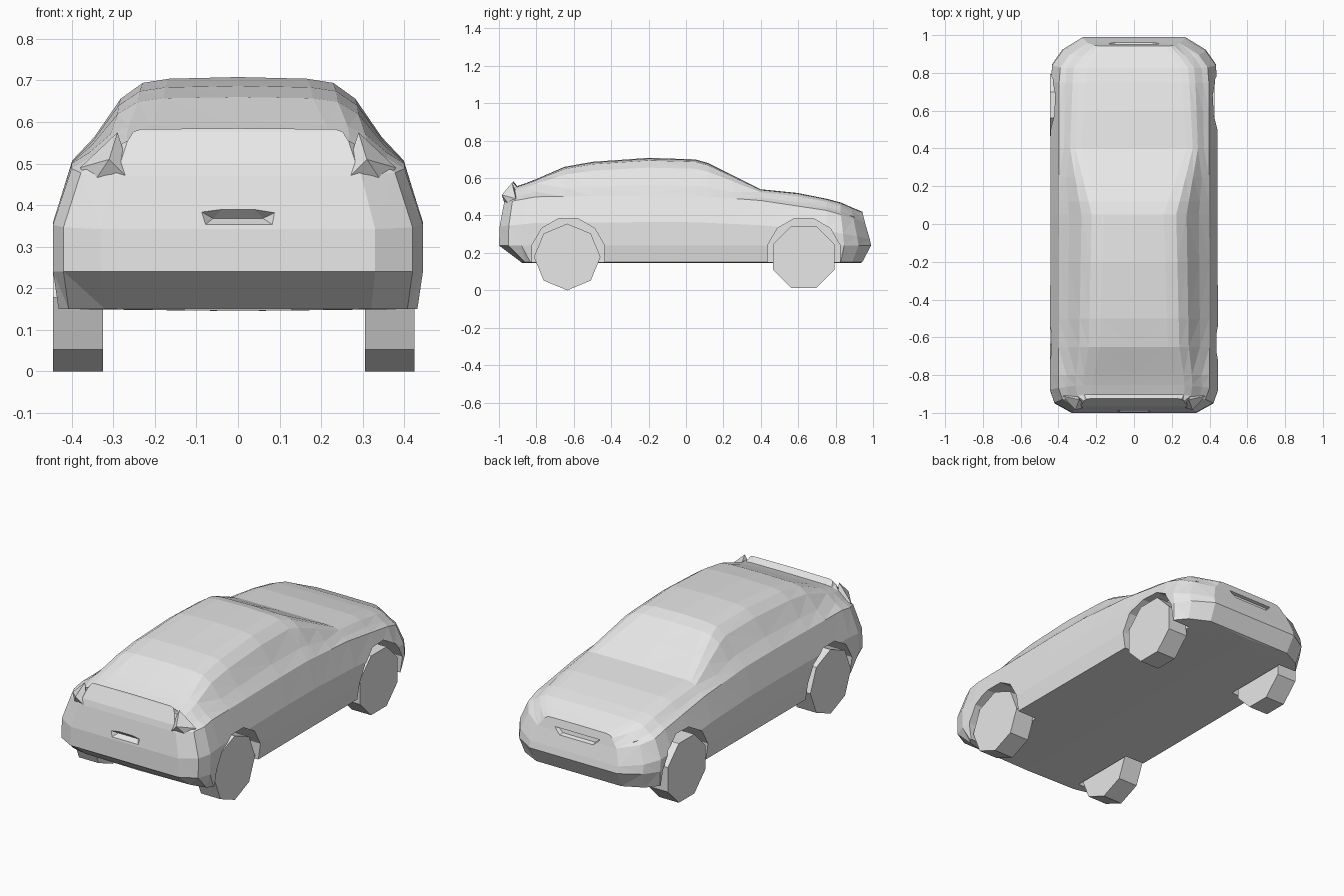
import bpy, bmesh, math
from mathutils import Vector

cube = bpy.data.objects.get("Cube")
if cube:
    bpy.data.objects.remove(cube, do_unlink=True)

grey = bpy.data.materials.new("plain grey")
grey.use_nodes = True
grey.diffuse_color = (0.8, 0.8, 0.8, 1)
grey.node_tree.nodes["Principled BSDF"].inputs["Base Color"].default_value = grey.diffuse_color


def lookup(curve, t):
    """Read a value off a polyline, clamped at both ends."""
    if t <= curve[0][0]:
        return curve[0][1]
    for (a, va), (b, vb) in zip(curve, curve[1:]):
        if t <= b:
            return va + (vb - va) * (t - a) / (b - a)
    return curve[-1][1]


def make_object(name, bm):
    bmesh.ops.recalc_face_normals(bm, faces=bm.faces)
    mesh = bpy.data.meshes.new(name)
    bm.to_mesh(mesh)
    bm.free()
    mesh.materials.append(grey)
    obj = bpy.data.objects.new(name, mesh)
    bpy.context.collection.objects.link(obj)
    return obj


def hull(name, points):
    """Convex solid around a few points."""
    bm = bmesh.new()
    verts = [bm.verts.new(p) for p in points]
    result = bmesh.ops.convex_hull(bm, input=verts)
    spare = [g for g in result["geom_interior"] if isinstance(g, bmesh.types.BMVert)]
    bmesh.ops.delete(bm, geom=spare, context="VERTS")
    return make_object(name, bm)


def drum(name, x0, x1, y, z, radius, sides, phase):
    """Prism lying along x."""
    points = []
    for k in range(sides):
        a = math.tau * k / sides + phase
        for x in (x0, x1):
            points.append((x, y + radius * math.cos(a), z + radius * math.sin(a)))
    return hull(name, points)


def cut(target, cutter):
    cutter.hide_render = True
    mod = target.modifiers.new("cut", "BOOLEAN")
    mod.operation = "DIFFERENCE"
    mod.solver = "EXACT"
    mod.object = cutter
    bpy.context.view_layer.objects.active = target
    bpy.ops.object.modifier_apply(modifier=mod.name)
    bpy.data.objects.remove(cutter, do_unlink=True)


# Body curves along the length: roof line, shoulder line, plan and roof width
top = [(-1, .585), (-.96, .555), (-.8, .595), (-.65, .66), (-.5, .687), (-.2, .708),
       (.03, .704), (.1, .69), (.4, .54), (.6, .52), (.85, .47), (1, .42)]
shoulder = [(-1, .47), (-.8, .5), (0, .51), (.4, .48), (.8, .42), (1, .36)]
plan = [(-1, .33), (-.95, .42), (-.88, .445), (.84, .44), (.93, .38), (1, .27)]
roof = [(-1, .24), (-.8, .23), (-.65, .2), (.05, .18), (.4, .29), (.85, .26), (1, .18)]
# Lean of the tail and the nose by height
tail = [(.15, -.88), (.24, -1), (.38, -.995), (.5, -.965), (.58, -.925)]
nose = [(.145, .93), (.17, .99), (.25, .99), (.33, .965), (.43, .94)]
stations = [-1, -.95, -.88, -.8, -.65, -.5, -.2, .05, .12, .25, .4, .6, .75, .85, .93, 1]


def half_section(y):
    w, t, s, r = (lookup(c, y) for c in (plan, top, shoulder, roof))
    pts = [(0, .145), (w * .97, .15), (w, .24), (w, .15 + .6 * (s - .15))]
    ws = w * .9
    for k, f in ((0, 0), (.25, .28), (.55, .74), (.8, .93), (1.1, .98)):
        pts.append((ws + k * (r - ws), s + f * (t - s)))
    pts.append((0, t))
    return pts


def leaned(y, z):
    if y < -.8:
        return -.8 + (y + .8) * (lookup(tail, z) + .8) / -.2
    if y > .75:
        return .75 + (y - .75) * (lookup(nose, z) - .75) / .25
    return y


# Body shell
bm = bmesh.new()
rings = []
for y in stations:
    half = half_section(y)
    loop = half + [(-x, z) for x, z in half[-2:0:-1]]
    rings.append([bm.verts.new((x, leaned(y, z), z)) for x, z in loop])
count = len(rings[0])
for a, b in zip(rings, rings[1:]):
    for i in range(count):
        j = (i + 1) % count
        bm.faces.new((a[i], a[j], b[j], b[i]))
last = count // 2
for ring in (rings[0], rings[-1]):
    bm.faces.new((ring[0], ring[1], ring[-1]))
    for i in range(1, last - 1):
        bm.faces.new((ring[i], ring[i + 1], ring[-i - 1], ring[-i]))
    bm.faces.new((ring[last - 1], ring[last], ring[last + 1]))
bmesh.ops.triangulate(bm, faces=bm.faces)
body = make_object("body", bm)

# Wheel arches
for y in (-.63, .63):
    for side in (-1, 1):
        cut(body, drum("arch_cutter", side * .31, side * .6, y, .19, .2, 12, .26))

# Number plate recess in the tail
cut(body, hull("plate_cutter", [
    (-.135, -1.03, .41), (0, -1.03, .43), (.135, -1.03, .405), (.11, -1.03, .335),
    (-.1, -1.03, .335), (-.06, -.965, .368), (.06, -.965, .368)]))

# Grille recess in the nose
cut(body, hull("grille_cutter", [
    (s * x, y, z) for s in (-1, 1)
    for x, y, z in ((.17, 1.02, .39), (.11, 1.02, .33), (.13, .935, .375), (.1, .94, .35))]))

# Headlight recesses
for s in (-1, 1):
    cut(body, hull("headlight_cutter", [
        (s * x, y, z) for x, y, z in (
            (.25, .98, .37), (.25, .98, .4), (.41, .93, .38), (.41, .85, .44),
            (.28, .925, .38), (.36, .85, .41))]))

# Tail lights
for s, side in ((-1, "right"), (1, "left")):
    hull(side + "_tail_light", [
        (s * x, y, z) for x, y, z in (
            (.25, -.965, .45), (.35, -.94, .45), (.38, -.91, .49),
            (.29, -.93, .575), (.31, -.985, .51), (.3, -.9, .5))])

# Wheels
for end, y, phase in (("rear", -.635, 0), ("front", .63, math.pi / 8)):
    for side, x0, x1 in (("right", -.445, -.325), ("left", .305, .425)):
        drum(end + "_" + side + "_wheel", x0, x1, y, .178, .178, 8, phase)
